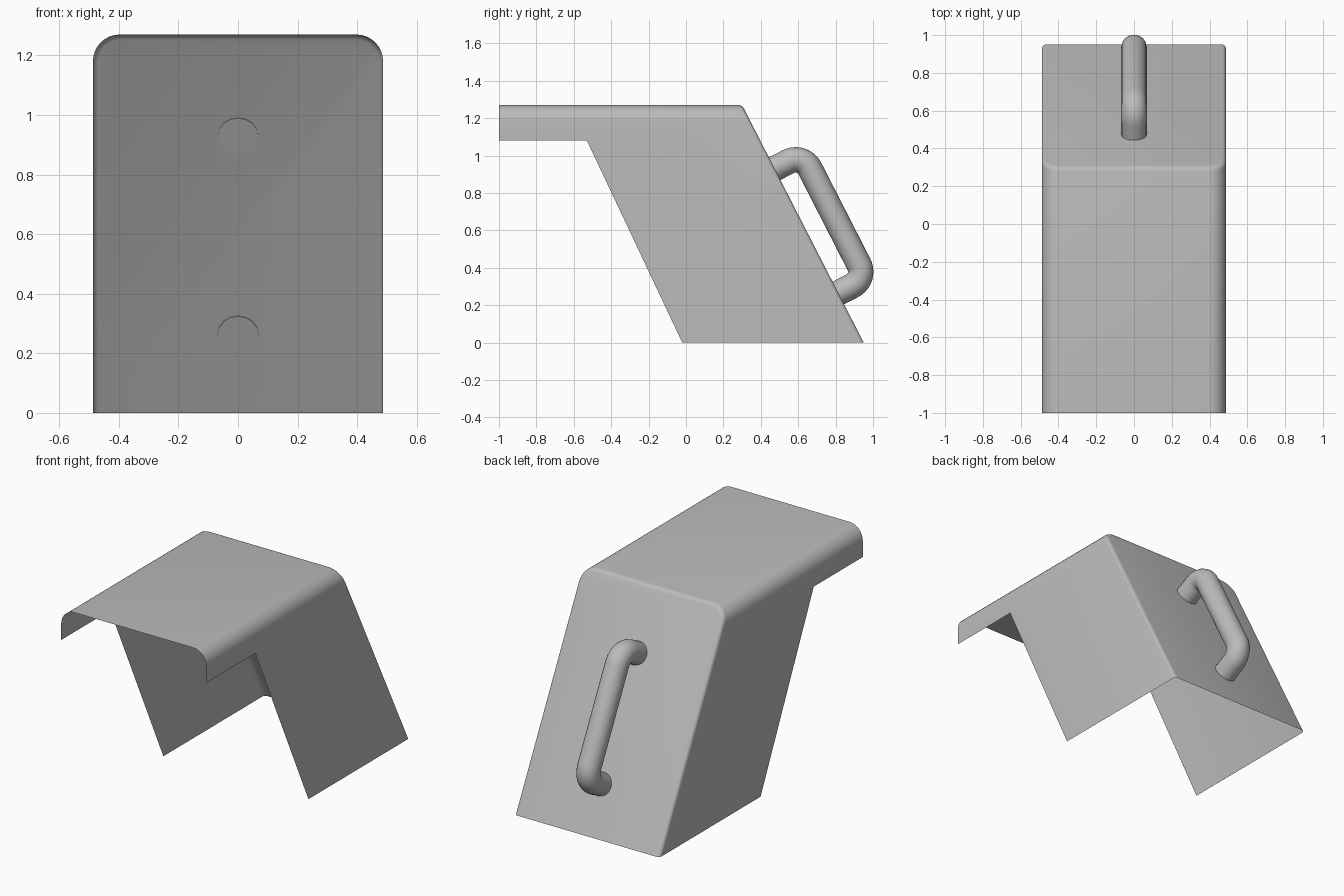
import bpy, bmesh, math
from mathutils import Vector

if "Cube" in bpy.data.objects:
    bpy.data.objects.remove(bpy.data.objects["Cube"], do_unlink=True)

HALF_WIDTH = 0.487
grey = bpy.data.materials.new("plain grey")
grey.use_nodes = True
grey.diffuse_color = (0.5, 0.5, 0.5, 1)
grey.node_tree.nodes["Principled BSDF"].inputs["Base Color"].default_value = (0.5, 0.5, 0.5, 1)


def smooth(obj):
    bpy.ops.object.select_all(action='DESELECT')
    obj.select_set(True)
    bpy.context.view_layer.objects.active = obj
    bpy.ops.object.shade_smooth_by_angle(angle=math.radians(35))


# Hood: side profile extruded across the width
profile = [(-1, 1.08), (-1, 1.27), (0.3, 1.27), (0.95, 0), (-0.02, 0), (-0.53, 1.08)]
bm = bmesh.new()
side = bm.faces.new([bm.verts.new((-HALF_WIDTH, y, z)) for y, z in profile])
ext = bmesh.ops.extrude_face_region(bm, geom=[side], use_keep_orig=True)
bmesh.ops.translate(bm, vec=(2 * HALF_WIDTH, 0, 0),
                    verts=[v for v in ext["geom"] if isinstance(v, bmesh.types.BMVert)])
bmesh.ops.recalc_face_normals(bm, faces=bm.faces[:])

# Large rounding along the two top side edges
top_edges = [e for e in bm.edges
             if all(v.co.z > 1.26 for v in e.verts)
             and abs(e.verts[0].co.y - e.verts[1].co.y) > 1]
bmesh.ops.bevel(bm, geom=top_edges, offset=0.09, segments=8, profile=0.5, affect='EDGES')

# Small rounding around the sloping back panel
bm.normal_update()
back = max(bm.faces, key=lambda f: f.normal.y)
rim = [e for e in back.edges if max(v.co.z for v in e.verts) > 0.01]
bmesh.ops.bevel(bm, geom=rim, offset=0.02, segments=4, profile=0.5, affect='EDGES')

# Open the front and underside, leaving a thin shell
bm.normal_update()
openings = [f for f in bm.faces if f.normal.y < -0.5 or f.normal.z < -0.5]
bmesh.ops.delete(bm, geom=openings, context='FACES')
mesh = bpy.data.meshes.new("hood")
bm.to_mesh(mesh)
bm.free()
hood = bpy.data.objects.new("hood", mesh)
bpy.context.collection.objects.link(hood)
mesh.materials.append(grey)
smooth(hood)

# Handle: round bar with two filleted bends, standing off the back panel
down = Vector((0, 0.65, -1.27)).normalized()
out = Vector((0, 1.27, 0.65)).normalized()
upper, lower = Vector((0, 0.474, 0.93)), Vector((0, 0.814, 0.265))
STANDOFF, BEND, STEPS = 0.168, 0.085, 10


def bend(foot, along):
    """Quarter turn from the outward leg to the direction along the panel."""
    centre = foot + out * (STANDOFF - BEND) + along * BEND
    turns = [math.pi / 2 * i / STEPS for i in range(STEPS + 1)]
    return [centre + BEND * (out * math.sin(a) - along * math.cos(a)) for a in turns]


path = [upper - out * 0.003] + bend(upper, down)
path += bend(lower, -down)[::-1] + [lower - out * 0.003]
curve = bpy.data.curves.new("handle", 'CURVE')
curve.dimensions = '3D'
curve.bevel_depth = 0.068
curve.bevel_resolution = 6
curve.use_fill_caps = True
spline = curve.splines.new('POLY')
spline.points.add(len(path) - 1)
for point, co in zip(spline.points, path):
    point.co = (*co, 1)
handle = bpy.data.objects.new("handle", curve)
bpy.context.collection.objects.link(handle)
curve.materials.append(grey)
bpy.ops.object.select_all(action='DESELECT')
handle.select_set(True)
bpy.context.view_layer.objects.active = handle
bpy.ops.object.convert(target='MESH')
smooth(bpy.context.view_layer.objects.active)
